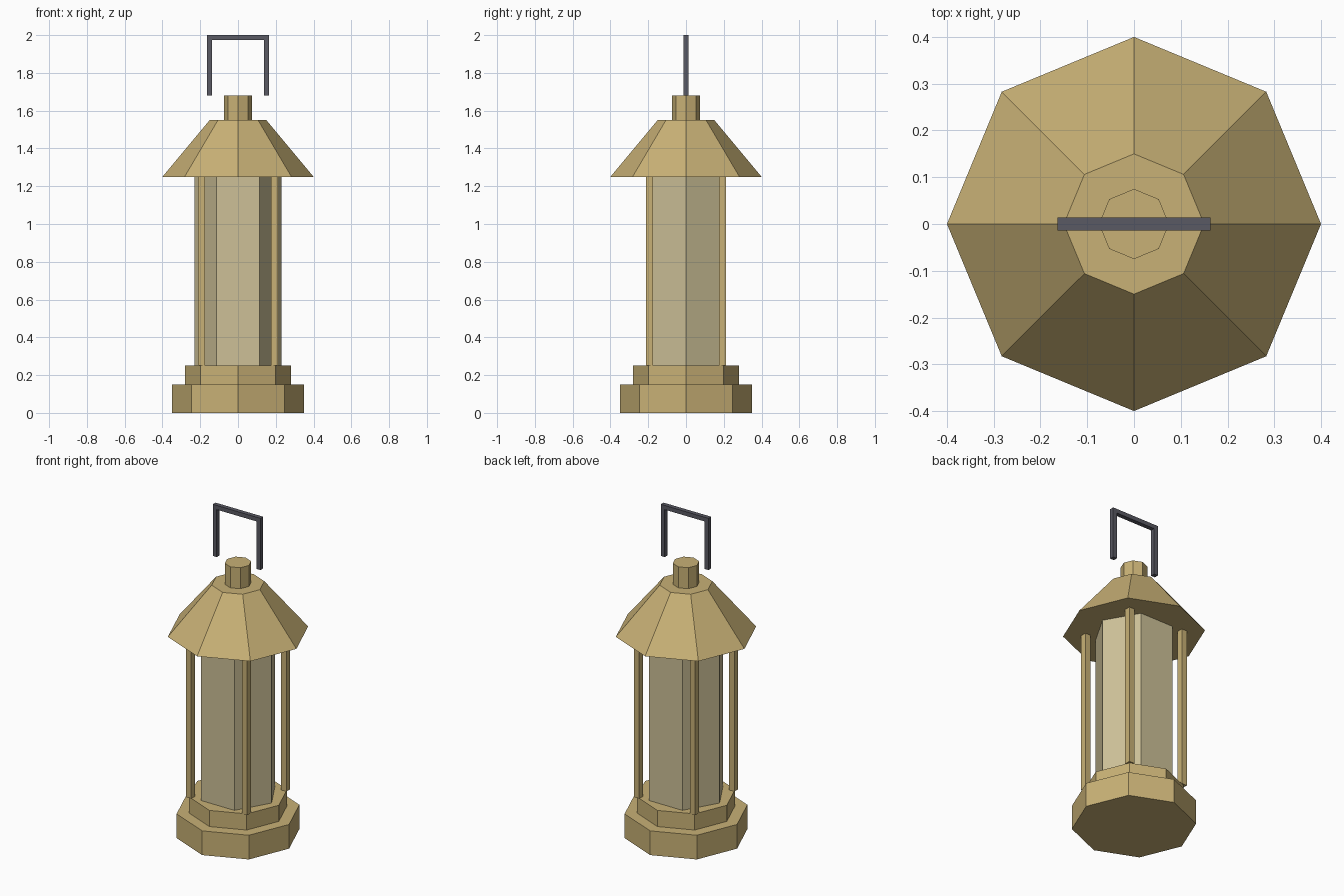
import bpy
import bmesh
from math import cos, sin, tau

cube = bpy.data.objects.get("Cube")
if cube:
    bpy.data.objects.remove(cube, do_unlink=True)


def material(name, rgb):
    mat = bpy.data.materials.new(name)
    mat.use_nodes = True
    mat.diffuse_color = (*rgb, 1)
    mat.node_tree.nodes["Principled BSDF"].inputs["Base Color"].default_value = (*rgb, 1)
    return mat


brass = material("brass", (0.58, 0.44, 0.18))
glass = material("pale glass", (0.61, 0.53, 0.31))
iron = material("dark iron", (0.10, 0.10, 0.125))


def finish(name, bm, mat):
    bmesh.ops.recalc_face_normals(bm, faces=bm.faces)
    mesh = bpy.data.meshes.new(name)
    bm.to_mesh(mesh)
    bm.free()
    mesh.materials.append(mat)
    obj = bpy.data.objects.new(name, mesh)
    bpy.context.collection.objects.link(obj)


def prism(name, sides, r_low, r_high, z_low, z_high, mat):
    """Flat-sided frustum with a corner on the x axis."""
    bm = bmesh.new()
    low, high = [
        [bm.verts.new((r * cos(tau * i / sides), r * sin(tau * i / sides), z))
         for i in range(sides)]
        for r, z in ((r_low, z_low), (r_high, z_high))]
    bm.faces.new(low)
    bm.faces.new(high)
    for i in range(sides):
        j = (i + 1) % sides
        bm.faces.new((low[i], low[j], high[j], high[i]))
    finish(name, bm, mat)


def box(name, center, size, mat):
    bm = bmesh.new()
    bmesh.ops.create_cube(bm, size=1)
    bmesh.ops.scale(bm, vec=size, verts=bm.verts)
    bmesh.ops.translate(bm, vec=center, verts=bm.verts)
    finish(name, bm, mat)


# Stepped base
prism("base", 8, 0.35, 0.35, 0, 0.15, brass)
prism("base_step", 8, 0.28, 0.28, 0.15, 0.25, brass)

# Glass chamber and corner posts
prism("glass_chamber", 6, 0.23, 0.23, 0.25, 1.25, glass)
for side, x in (("left", 0.192), ("right", -0.192)):
    for end, y in (("front", -0.192), ("back", 0.192)):
        box(f"{end}_{side}_post", (x, y, 0.75), (0.037, 0.037, 1.0), brass)

# Roof and chimney
prism("roof", 8, 0.40, 0.15, 1.25, 1.55, brass)
prism("chimney", 8, 0.075, 0.075, 1.55, 1.68, brass)

# Carrying handle
for side, x in (("left", 0.15), ("right", -0.15)):
    box(f"{side}_handle_leg", (x, 0, 1.828), (0.027, 0.027, 0.296), iron)
box("handle_bar", (0, 0, 1.987), (0.327, 0.027, 0.026), iron)
